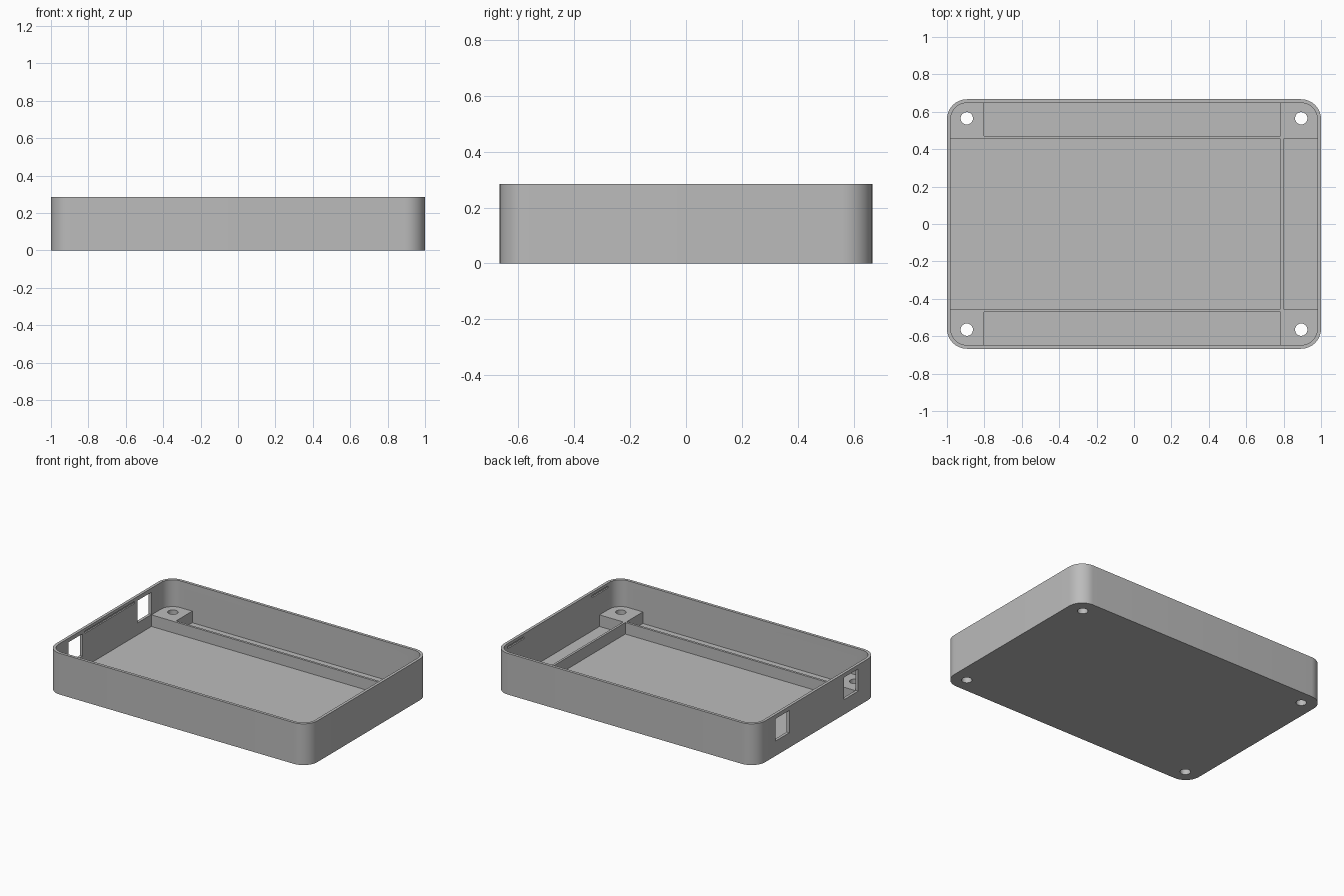
import bpy
import bmesh
import math

cube = bpy.data.objects.get("Cube")
if cube:
    bpy.data.objects.remove(cube, do_unlink=True)

# Main dimensions
HALF_X, HALF_Y, HEIGHT = 1.0, 0.667, 0.285
WALL, FLOOR, DECK, RADIUS = 0.02, 0.02, 0.10, 0.107
IN_X, IN_Y = HALF_X - WALL, HALF_Y - WALL
BAY_Y, RIB = 0.455, 0.016

grey = bpy.data.materials.new("plastic_grey")
grey.use_nodes = True
grey.diffuse_color = (0.5, 0.5, 0.5, 1)
grey.node_tree.nodes["Principled BSDF"].inputs["Base Color"].default_value = (0.5, 0.5, 0.5, 1)


def prism(name, outline, z0, z1):
    """Extrude a flat outline from z0 to z1."""
    bm = bmesh.new()
    face = bm.faces.new([bm.verts.new((x, y, z0)) for x, y in outline])
    top = bmesh.ops.extrude_face_region(bm, geom=[face])["geom"]
    for v in top:
        if isinstance(v, bmesh.types.BMVert):
            v.co.z = z1
    bmesh.ops.recalc_face_normals(bm, faces=bm.faces)
    mesh = bpy.data.meshes.new(name)
    bm.to_mesh(mesh)
    bm.free()
    mesh.materials.append(grey)
    obj = bpy.data.objects.new(name, mesh)
    bpy.context.collection.objects.link(obj)
    return obj


def rounded(hx, hy, r, steps=12):
    """Rounded rectangle outline."""
    points = []
    for i, (sx, sy) in enumerate([(1, 1), (-1, 1), (-1, -1), (1, -1)]):
        for k in range(steps + 1):
            a = math.pi / 2 * (i + k / steps)
            points.append((sx * (hx - r) + r * math.cos(a),
                           sy * (hy - r) + r * math.sin(a)))
    return points


def rect(x0, x1, y0, y1):
    return [(x0, y0), (x1, y0), (x1, y1), (x0, y1)]


def circle(x, y, r, n=32):
    return [(x + r * math.cos(math.tau * k / n), y + r * math.sin(math.tau * k / n))
            for k in range(n)]


def carve(body, outline, z0, z1):
    """Cut a prism out of the body and discard the cutter."""
    cutter = prism("cutter", outline, z0, z1)
    cutter.hide_render = True
    mod = body.modifiers.new("carve", "BOOLEAN")
    mod.operation = "DIFFERENCE"
    mod.solver = "EXACT"
    mod.object = cutter
    bpy.context.view_layer.objects.active = body
    bpy.ops.object.modifier_apply(modifier=mod.name)
    bpy.data.objects.remove(cutter, do_unlink=True)


bpy.ops.object.select_all(action="DESELECT")
tray = prism("enclosure_tray", rounded(HALF_X, HALF_Y, RADIUS), 0, HEIGHT)

# Open upper cavity, down to the top of the ribs and corner bosses
carve(tray, rounded(IN_X, IN_Y, RADIUS - WALL), DECK, HEIGHT + 0.1)

# Central bay and the narrow end bay, separated by a rib
RIB_X = 0.783
carve(tray, rect(-IN_X, RIB_X, -BAY_Y, BAY_Y), FLOOR, DECK + 0.05)
carve(tray, rect(RIB_X + RIB, IN_X, -BAY_Y, BAY_Y), FLOOR, DECK + 0.05)

for s in (-1, 1):
    # Side channels between the long ribs and the walls
    y0, y1 = sorted((s * (BAY_Y + RIB), s * IN_Y))
    carve(tray, rect(-0.803, RIB_X, y0, y1), FLOOR, DECK + 0.05)
    # Square ports through the end wall
    y0, y1 = sorted((s * 0.3, s * 0.453))
    carve(tray, rect(-HALF_X - 0.05, -IN_X + 0.02, y0, y1), 0.103, 0.257)
    # Shallow catch slots inside the opposite wall
    y0, y1 = sorted((s * 0.37, s * 0.55))
    carve(tray, rect(IN_X - 0.02, IN_X + 0.01, y0, y1), 0.25, 0.265)
    # Screw holes through the corner bosses
    for sx in (-1, 1):
        carve(tray, circle(sx * 0.894, s * 0.565, 0.033), -0.1, 0.2)

# Catch slot between the ports
carve(tray, rect(-IN_X - 0.01, -IN_X + 0.02, -0.27, 0.27), 0.25, 0.265)

tray.select_set(True)
bpy.context.view_layer.objects.active = tray
bpy.ops.object.shade_smooth_by_angle(angle=math.radians(30))
